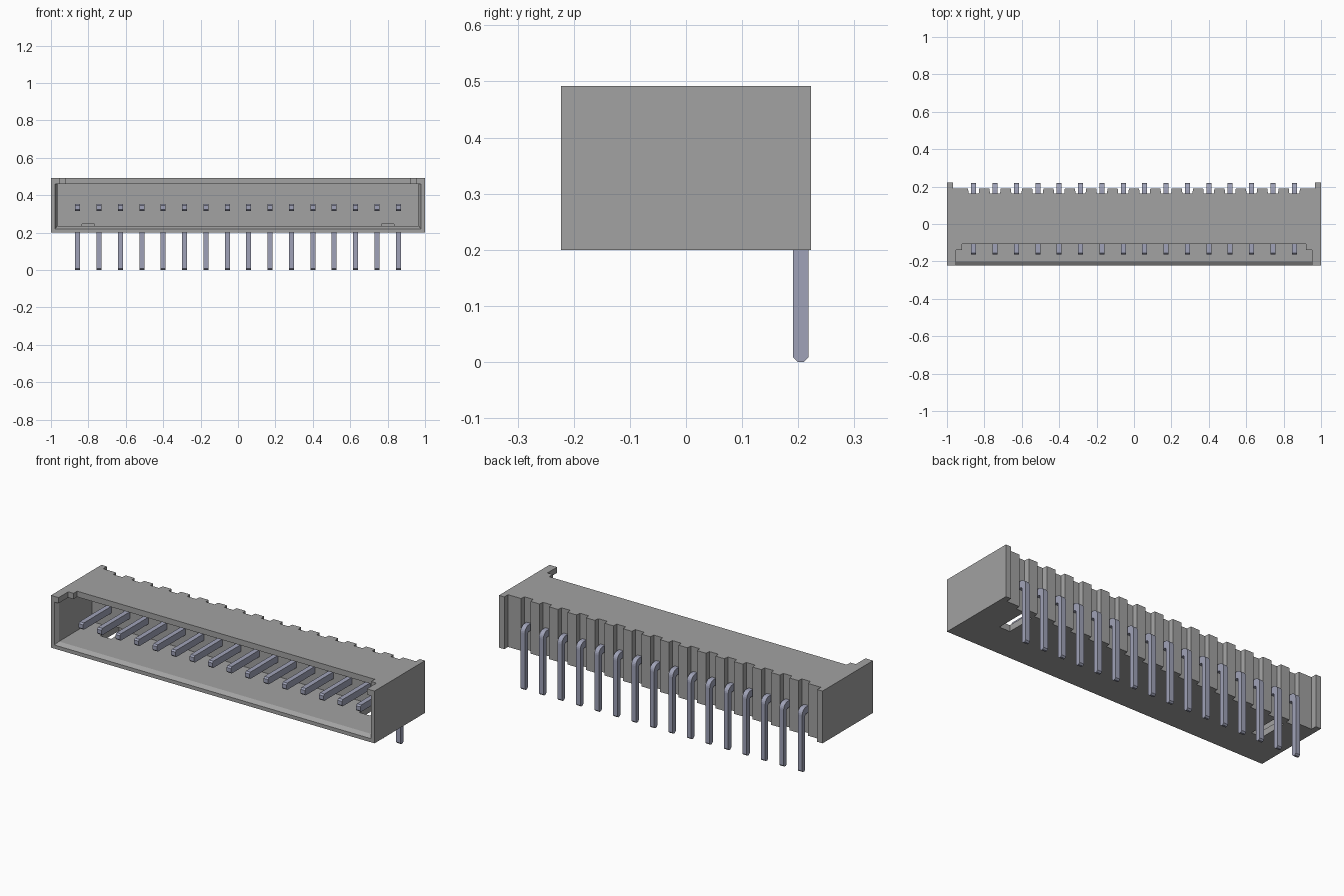
import bpy, bmesh, math

cube = bpy.data.objects.get("Cube")
if cube:
    bpy.data.objects.remove(cube, do_unlink=True)

PINS = 16
PITCH = 0.1143
PIN_X = [(i - (PINS - 1) / 2) * PITCH for i in range(PINS)]
BOTTOM, TOP = 0.2, 0.492
FRONT, BACK = -0.223, 0.223


def material(name, rgb):
    m = bpy.data.materials.new(name)
    m.use_nodes = True
    m.diffuse_color = (*rgb, 1)
    m.node_tree.nodes["Principled BSDF"].inputs["Base Color"].default_value = (*rgb, 1)
    return m


def prism(name, outline, offset, mat=None):
    """Extrude a closed outline of 3D points along an offset vector."""
    bm = bmesh.new()
    face = bm.faces.new([bm.verts.new(p) for p in outline])
    extruded = bmesh.ops.extrude_face_region(bm, geom=[face])["geom"]
    verts = [v for v in extruded if isinstance(v, bmesh.types.BMVert)]
    bmesh.ops.translate(bm, verts=verts, vec=offset)
    bmesh.ops.recalc_face_normals(bm, faces=bm.faces)
    mesh = bpy.data.meshes.new(name)
    bm.to_mesh(mesh)
    bm.free()
    obj = bpy.data.objects.new(name, mesh)
    bpy.context.collection.objects.link(obj)
    if mat:
        mesh.materials.append(mat)
    return obj


def box(name, x0, x1, y0, y1, z0, z1):
    return prism(name, [(x0, y0, z0), (x1, y0, z0), (x1, y1, z0), (x0, y1, z0)],
                 (0, 0, z1 - z0))


def cut(obj, cutter):
    cutter.hide_render = True
    mod = obj.modifiers.new("cut", "BOOLEAN")
    mod.operation = "DIFFERENCE"
    mod.solver = "EXACT"
    mod.object = cutter
    bpy.context.view_layer.objects.active = obj
    bpy.ops.object.modifier_apply(modifier=mod.name)
    bpy.data.objects.remove(cutter, do_unlink=True)


grey = material("housing grey", (0.36, 0.36, 0.36))
metal = material("pin blue grey", (0.35, 0.365, 0.48))

# Housing: plan outline with rear ears and a groove behind every pin
RIB, GROOVE, EAR = 0.19, 0.163, 0.967
plan = [(1, FRONT), (1, BACK), (EAR, BACK), (EAR, RIB)]
for x in reversed(PIN_X):
    plan += [(x + 0.03, RIB), (x + 0.027, GROOVE), (x - 0.027, GROOVE), (x - 0.03, RIB)]
plan += [(-EAR, RIB), (-EAR, BACK), (-1, BACK), (-1, FRONT)]
housing = prism("housing", [(x, y, BOTTOM) for x, y in plan], (0, 0, TOP - BOTTOM), grey)

# Mating cavity
SIDE, FLOOR, CEILING = 0.966, 0.235, 0.46
cut(housing, box("cavity_cutter", -SIDE, SIDE, FRONT - 0.05, 0.09, FLOOR, CEILING))

# Sloped lead-in along the front of the floor and side walls
flare = [(-SIDE, FLOOR), (SIDE, FLOOR), (SIDE, CEILING), (-SIDE, CEILING)]
lead_in = prism("lead_in_cutter", [(x, FRONT + 0.022, z) for x, z in flare], (0, -0.03, 0))
for v in lead_in.data.vertices:
    if v.co.y < FRONT:
        v.co.x *= 1.018
        if v.co.z < 0.3:
            v.co.z -= 0.02
cut(housing, lead_in)

# Stepped opening in the front of the roof
cut(housing, box("wide_roof_cutter", -0.953, 0.953, FRONT - 0.05, -0.138, 0.4, TOP + 0.05))
cut(housing, box("deep_roof_cutter", -0.92, 0.92, FRONT - 0.05, -0.106, 0.4, TOP + 0.05))

# Windows through the floor near both ends
for side in (-1, 1):
    cut(housing, box("window_cutter", side * 0.8 - 0.033, side * 0.8 + 0.033,
                     -0.025, 0.14, BOTTOM - 0.05, FLOOR + 0.01))

# Bent contact pins with chamfered tips and a rounded heel
WIDTH, LOW, HIGH = 0.027, 0.316, 0.354
LEG_IN, LEG_OUT, TIP, C, R = 0.191, 0.218, -0.163, 0.008, 0.035
side_view = [(TIP, LOW + C), (TIP + C, LOW), (LEG_IN - C, LOW), (LEG_IN, LOW - C),
             (LEG_IN, C), (LEG_IN + C, 0), (LEG_OUT - C, 0), (LEG_OUT, C)]
for i in range(7):
    a = math.radians(15 * i)
    side_view.append((LEG_OUT - R + R * math.cos(a), HIGH - R + R * math.sin(a)))
side_view += [(TIP + C, HIGH), (TIP, HIGH - C)]
for n, x in enumerate(PIN_X):
    prism(f"pin_{n + 1}", [(x - WIDTH / 2, y, z) for y, z in side_view], (WIDTH, 0, 0), metal)
